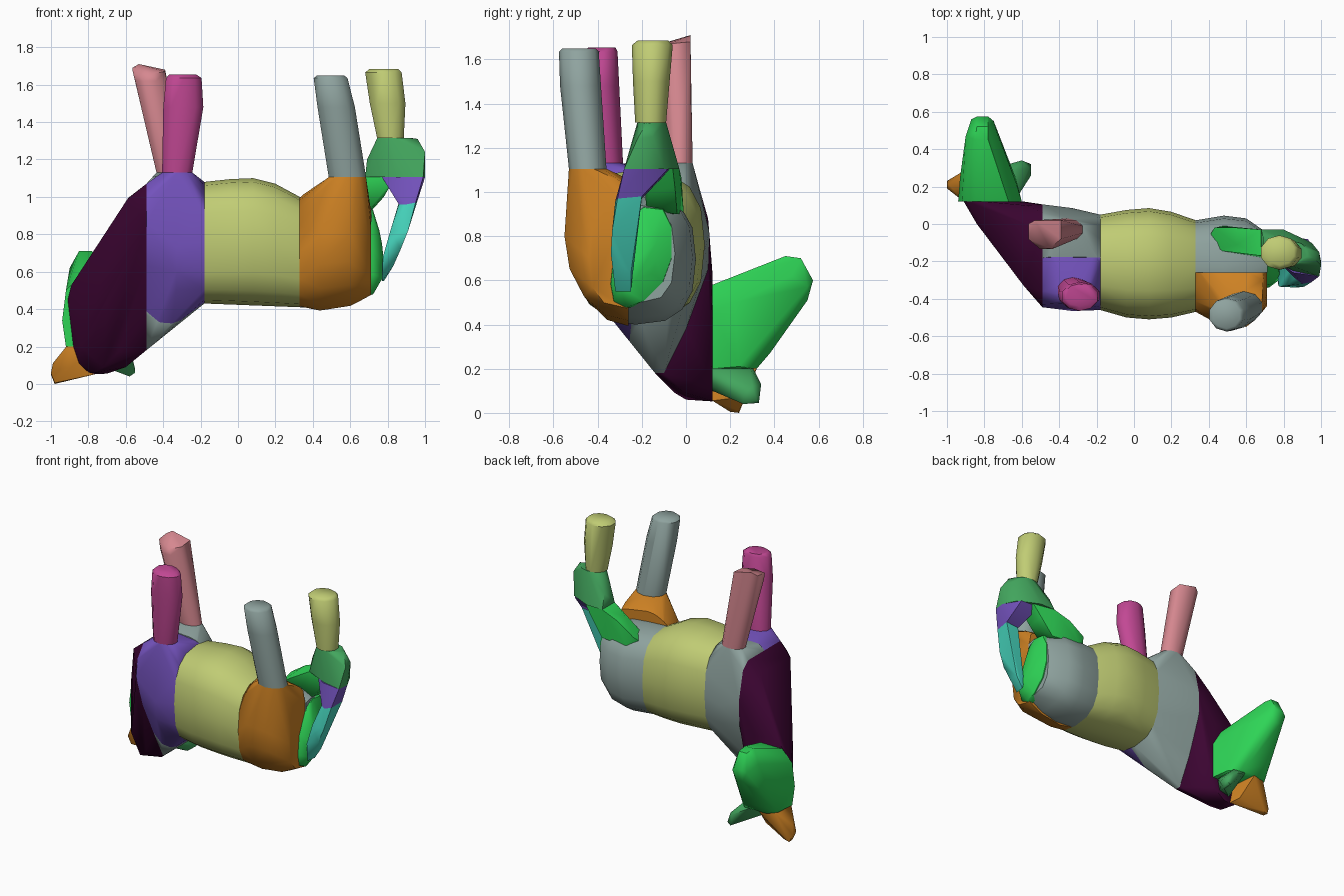
import bpy, bmesh, math

cube = bpy.data.objects.get("Cube")
if cube:
    bpy.data.objects.remove(cube, do_unlink=True)


def lin(c):
    c /= 255
    return c / 12.92 if c <= 0.04045 else ((c + 0.055) / 1.055) ** 2.4


def material(name, r, g, b):
    m = bpy.data.materials.new(name)
    col = (lin(r), lin(g), lin(b), 1)
    m.diffuse_color = col
    m.use_nodes = True
    bsdf = next(n for n in m.node_tree.nodes if n.type == 'BSDF_PRINCIPLED')
    bsdf.inputs["Base Color"].default_value = col
    return m


PLUM = material("plum", 60, 5, 50)
VIOLET = material("violet", 115, 82, 188)
OLIVE = material("yellow_green", 192, 204, 116)
ORANGE = material("orange", 208, 131, 36)
GREY = material("grey", 143, 163, 159)
SALMON = material("salmon", 214, 136, 144)
MAGENTA = material("magenta", 194, 72, 148)
GREEN = material("bright_green", 46, 212, 86)
MID_GREEN = material("mid_green", 66, 165, 93)
TEAL = material("teal", 70, 212, 188)


def ring_z(z, x0, x1, y0, y1, n=10):
    """Horizontal oval."""
    cx, cy, rx, ry = (x0 + x1) / 2, (y0 + y1) / 2, (x1 - x0) / 2, (y1 - y0) / 2
    angles = [2 * math.pi * (i + 0.5) / n for i in range(n)]
    return [(cx + rx * math.cos(a), cy + ry * math.sin(a), z) for a in angles]


def ring_x(x, y0, y1, z0, z1, n=16, p=0.75):
    """Upright rounded section across the body."""
    cy, cz, ry, rz = (y0 + y1) / 2, (z0 + z1) / 2, (y1 - y0) / 2, (z1 - z0) / 2
    pw = lambda v: math.copysign(abs(v) ** p, v)
    angles = [2 * math.pi * i / n for i in range(n)]
    return [(x, cy + ry * pw(math.cos(a)), cz + rz * pw(math.sin(a))) for a in angles]


def fill_hull(bm, pts):
    """Replace the mesh with the convex hull of pts."""
    bm.clear()
    for p in pts:
        bm.verts.new(p)
    bmesh.ops.convex_hull(bm, input=bm.verts[:])
    bmesh.ops.delete(bm, geom=[v for v in bm.verts if not v.link_faces], context='VERTS')


def hull(name, mat, pts, cut=None):
    """Convex part around pts; cut = (point, normal) removes the side the normal faces."""
    bm = bmesh.new()
    fill_hull(bm, pts)
    if cut:
        bmesh.ops.bisect_plane(bm, geom=bm.verts[:] + bm.edges[:] + bm.faces[:],
                               plane_co=cut[0], plane_no=cut[1], clear_outer=True)
        fill_hull(bm, [v.co.copy() for v in bm.verts])
    bmesh.ops.dissolve_limit(bm, angle_limit=0.02, verts=bm.verts[:], edges=bm.edges[:])
    bmesh.ops.recalc_face_normals(bm, faces=bm.faces[:])
    me = bpy.data.meshes.new(name)
    bm.to_mesh(me)
    bm.free()
    me.materials.append(mat)
    ob = bpy.data.objects.new(name, me)
    bpy.context.collection.objects.link(ob)
    bpy.ops.object.select_all(action='DESELECT')
    ob.select_set(True)
    bpy.context.view_layer.objects.active = ob
    bpy.ops.object.shade_smooth_by_angle(angle=math.radians(50))


# Belly
front_sec = ring_x(-0.18, -0.46, 0.05, 0.43, 1.08)
rear_sec = ring_x(0.33, -0.47, 0.02, 0.41, 1.0)
hull("belly", OLIVE, front_sec + rear_sec
     + ring_x(-0.04, -0.50, 0.075, 0.425, 1.095) + ring_x(0.08, -0.51, 0.085, 0.42, 1.1)
     + ring_x(0.2, -0.50, 0.065, 0.415, 1.07))

# Chest halves, split lengthwise
neck_sec = [(-0.49, y, z) for y, z in (
    (-0.36, 1.07), (-0.43, 0.98), (-0.445, 0.86), (-0.37, 0.63), (-0.24, 0.37), (-0.14, 0.18),
    (-0.10, 0.18), (0.0, 0.38), (0.1, 0.65), (0.105, 0.82), (0.06, 1.02), (0.0, 1.07))]
chest_mid = ring_x(-0.33, -0.465, 0.085, 0.42, 1.05, p=0.9)
mag_base = ring_z(1.13, -0.41, -0.24, -0.42, -0.285)
sal_base = ring_z(1.13, -0.44, -0.27, -0.09, 0.03)
hull("chest_front_half", VIOLET, neck_sec + front_sec + chest_mid + mag_base,
     ((0, -0.18, 1.08), (0, 1, -0.1)))
hull("chest_back_half", GREY, neck_sec + front_sec + chest_mid + sal_base,
     ((0, -0.18, 1.08), (0, -1, 0.1)))

# Neck
hull("neck", PLUM, neck_sec + [
    (-0.59, -0.33, 0.99), (-0.58, 0.0, 1.0), (-0.6, -0.3, 0.72), (-0.7, -0.16, 0.82),
    (-0.7, -0.18, 0.45), (-0.64, -0.12, 0.17), (-0.58, 0.1, 0.88),
    (-0.84, 0.0, 0.58), (-0.84, 0.0, 0.2), (-0.77, 0.0, 0.06), (-0.72, -0.05, 0.09),
    (-0.6, 0.0, 0.09), (-0.89, 0.12, 0.53), (-0.91, 0.12, 0.45), (-0.88, 0.12, 0.2),
    (-0.85, 0.11, 0.11), (-0.8, 0.1, 0.062),
    (-0.76, 0.12, 0.052), (-0.7, 0.12, 0.055), (-0.61, 0.12, 0.12), (-0.59, 0.12, 0.4),
    (-0.62, 0.12, 0.62), (-0.8, 0.12, 0.63)])

# Head and muzzle
hull("head", GREEN, [
    (-0.92, 0.12, 0.5), (-0.94, 0.12, 0.34), (-0.92, 0.12, 0.2), (-0.84, 0.12, 0.58),
    (-0.67, 0.12, 0.58), (-0.6, 0.12, 0.46), (-0.6, 0.12, 0.2),
    (-0.92, 0.28, 0.21), (-0.86, 0.32, 0.2), (-0.68, 0.32, 0.2), (-0.63, 0.24, 0.21),
    (-0.93, 0.25, 0.42), (-0.63, 0.22, 0.5), (-0.85, 0.38, 0.27), (-0.73, 0.38, 0.27),
    (-0.9, 0.47, 0.62), (-0.85, 0.45, 0.71), (-0.78, 0.45, 0.71), (-0.73, 0.48, 0.62),
    (-0.84, 0.52, 0.7), (-0.78, 0.52, 0.7), (-0.87, 0.56, 0.58), (-0.84, 0.575, 0.6),
    (-0.78, 0.575, 0.6), (-0.75, 0.55, 0.57), (-0.83, 0.55, 0.51), (-0.78, 0.55, 0.51)])

# Ears
hull("right_ear", ORANGE, [
    (-0.91, 0.12, 0.21), (-0.78, 0.12, 0.2), (-0.75, 0.12, 0.055), (-0.88, 0.12, 0.1),
    (-0.9, 0.29, 0.21), (-0.8, 0.32, 0.2), (-0.77, 0.2, 0.065), (-1.0, 0.19, 0.06),
    (-1.0, 0.23, 0.05), (-0.99, 0.21, 0.11), (-0.98, 0.2, 0.005), (-0.98, 0.24, 0.0),
    (-0.94, 0.24, 0.01)])
hull("left_ear", MID_GREEN, [
    (-0.76, 0.12, 0.2), (-0.64, 0.12, 0.2), (-0.66, 0.12, 0.12), (-0.74, 0.12, 0.1),
    (-0.74, 0.3, 0.21), (-0.64, 0.29, 0.2), (-0.6, 0.34, 0.13), (-0.56, 0.3, 0.12),
    (-0.55, 0.26, 0.08), (-0.55, 0.32, 0.06), (-0.58, 0.26, 0.04), (-0.58, 0.33, 0.045),
    (-0.62, 0.2, 0.08)])

# Front legs
hull("right_front_leg", MAGENTA, mag_base
     + ring_z(1.48, -0.405, -0.18, -0.46, -0.305) + ring_z(1.635, -0.39, -0.19, -0.465, -0.31)
     + ring_z(1.655, -0.37, -0.22, -0.44, -0.32))
hull("left_front_leg", SALMON, sal_base
     + ring_z(1.62, -0.555, -0.385, -0.14, 0.02, 8)
     + [(-0.565, -0.08, 1.68), (-0.565, 0.0, 1.69), (-0.53, 0.02, 1.71), (-0.39, 0.02, 1.68),
        (-0.39, -0.08, 1.67), (-0.45, -0.13, 1.66)])

# Hind quarters, split lengthwise
hind_base = ring_z(1.105, 0.48, 0.69, -0.53, -0.36)
haunch = ring_x(0.44, -0.53, 0.03, 0.39, 1.21, p=1) + ring_x(0.6, -0.55, 0.05, 0.415, 1.185, p=1)
hull("right_hind_quarter", ORANGE, rear_sec + hind_base
     + [p for p in haunch if p[2] < 0.85]
     + ring_x(0.71, -0.44, -0.1, 0.475, 0.93, 12) + [(0.69, -0.3, 1.05), (0.5, -0.29, 1.05)],
     ((0, -0.26, 0), (0, 1, 0)))
hull("left_hind_quarter", GREY, rear_sec
     + ring_x(0.48, -0.5, 0.045, 0.40, 0.99) + ring_x(0.6, -0.46, 0.03, 0.43, 0.98)
     + ring_x(0.715, -0.36, -0.05, 0.5, 0.94, 12),
     ((0, -0.26, 0), (0, -1, 0)))
hull("right_hind_leg", GREY, hind_base
     + ring_z(1.48, 0.42, 0.63, -0.57, -0.385) + ring_z(1.635, 0.4, 0.59, -0.575, -0.395)
     + ring_z(1.65, 0.42, 0.57, -0.56, -0.41))

# Left hind leg: rump pad, thigh, knee, shin
hull("rump_pad", GREEN, [(x, y * k - 0.22 * (1 - k), z * k + 0.68 * (1 - k))
                         for x, k in ((0.68, 1.0), (0.722, 0.96), (0.755, 0.55))
                         for y, z in ((-0.19, 0.94), (-0.1, 0.93), (-0.06, 0.85), (-0.06, 0.7),
                                      (-0.1, 0.59), (-0.19, 0.5), (-0.27, 0.47), (-0.33, 0.5),
                                      (-0.345, 0.58), (-0.33, 0.72), (-0.25, 0.9))]
     + [(0.775, -0.3, 0.57), (0.78, -0.27, 0.65), (0.775, -0.23, 0.6), (0.77, -0.24, 0.75)])
hull("left_thigh", GREEN, [
    (0.4, -0.07, 0.93), (0.44, -0.14, 0.96), (0.43, -0.02, 0.98), (0.48, -0.01, 0.9),
    (0.5, -0.14, 0.9), (0.55, -0.02, 1.06), (0.55, -0.11, 1.06), (0.68, -0.03, 1.105),
    (0.68, -0.17, 1.105), (0.84, -0.06, 1.105), (0.84, -0.19, 1.105), (0.78, -0.17, 1.0),
    (0.78, -0.05, 1.02), (0.69, -0.04, 0.9), (0.69, -0.18, 0.92)])
hull("left_knee", MID_GREEN, ring_z(1.315, 0.74, 0.93, -0.22, -0.09) + [
    (0.68, -0.03, 1.105), (0.68, -0.17, 1.105), (0.69, -0.07, 1.2), (0.69, -0.15, 1.2),
    (0.8, -0.03, 1.105), (0.85, -0.25, 1.105), (0.99, -0.28, 1.105), (1.0, -0.2, 1.105),
    (0.95, -0.1, 1.105), (1.0, -0.22, 1.24), (0.99, -0.15, 1.25), (0.96, -0.18, 1.31)])
hull("left_shin", OLIVE, ring_z(1.315, 0.74, 0.89, -0.23, -0.09)
     + ring_z(1.5, 0.70, 0.9, -0.24, -0.075) + ring_z(1.665, 0.675, 0.88, -0.245, -0.06)
     + ring_z(1.685, 0.70, 0.86, -0.22, -0.08))

# Tail
tail_joint = [(0.86, -0.29, 0.96), (0.86, -0.2, 0.97), (0.95, -0.31, 0.97),
              (0.96, -0.2, 0.98), (0.9, -0.32, 0.96)]
hull("tail_base", VIOLET, tail_joint + [
    (0.77, -0.2, 1.105), (0.78, -0.07, 1.105), (0.85, -0.26, 1.105), (0.99, -0.28, 1.105),
    (1.0, -0.2, 1.105), (0.93, -0.08, 1.105)])
hull("tail_tip", TEAL, tail_joint + [
    (0.91, -0.335, 0.82), (0.87, -0.34, 0.72), (0.88, -0.24, 0.76), (0.8, -0.24, 0.72),
    (0.815, -0.33, 0.82), (0.775, -0.335, 0.68), (0.77, -0.32, 0.55), (0.78, -0.25, 0.55),
    (0.83, -0.32, 0.63), (0.83, -0.25, 0.63), (0.765, -0.25, 0.6)])
